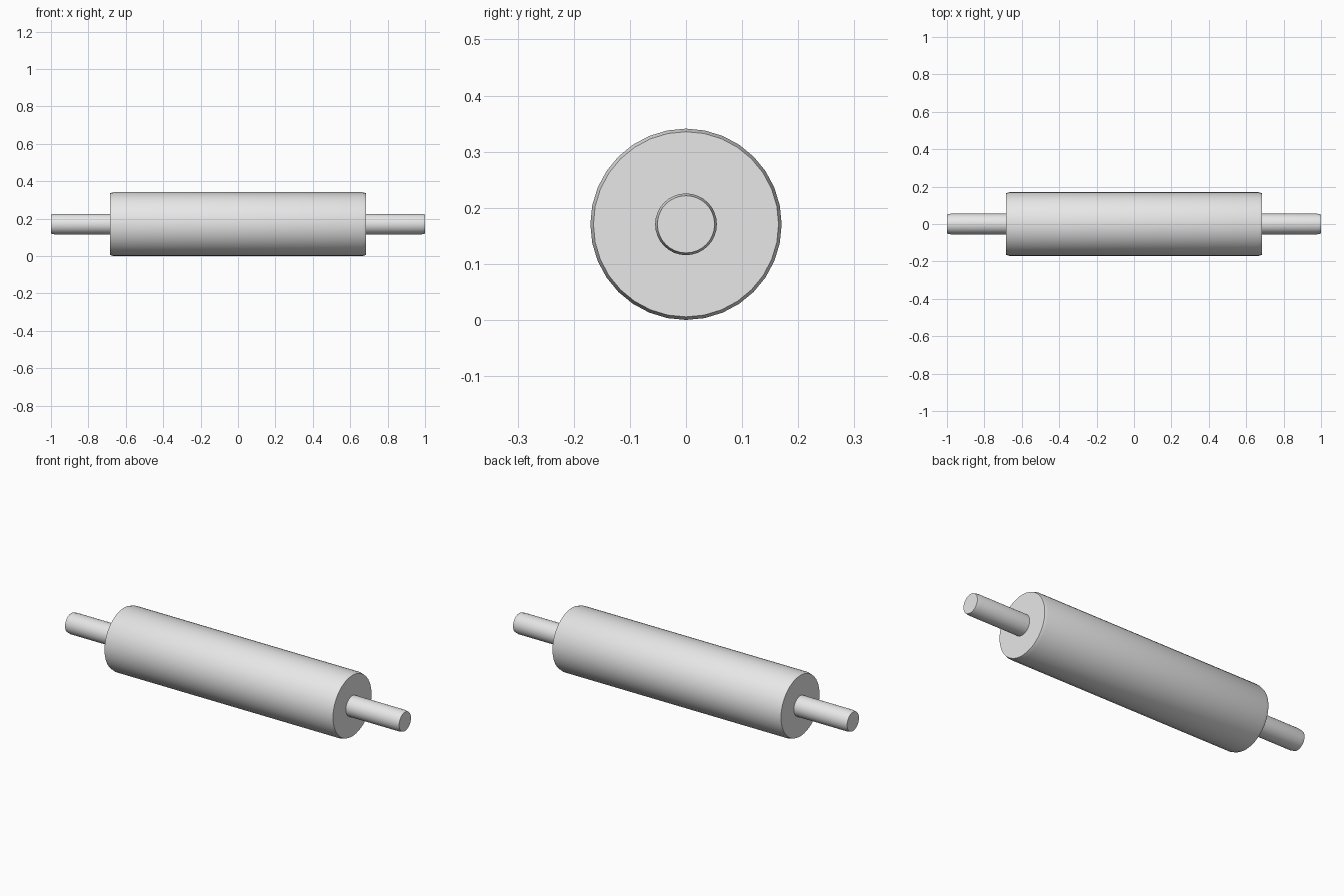
import bpy, bmesh, math

if "Cube" in bpy.data.objects:
    bpy.data.objects.remove(bpy.data.objects["Cube"])

SIDES = 32
AXIS_Z = 0.1705

grey = bpy.data.materials.new("light_grey")
grey.diffuse_color = (0.8, 0.8, 0.8, 1.0)
grey.use_nodes = True
grey.node_tree.nodes["Principled BSDF"].inputs["Base Color"].default_value = grey.diffuse_color


def turned(name, profile):
    """Lathe (x, radius) points around the long axis and cap both ends."""
    bm = bmesh.new()
    rings = []
    for x, r in profile:
        rings.append([bm.verts.new((x,
                                    r * math.sin(2 * math.pi * i / SIDES),
                                    r * math.cos(2 * math.pi * i / SIDES)))
                      for i in range(SIDES)])
    for a, b in zip(rings, rings[1:]):
        for i in range(SIDES):
            j = (i + 1) % SIDES
            bm.faces.new((a[i], a[j], b[j], b[i]))
    bm.faces.new(rings[0])
    bm.faces.new(rings[-1])
    bmesh.ops.recalc_face_normals(bm, faces=bm.faces)
    mesh = bpy.data.meshes.new(name)
    bm.to_mesh(mesh)
    bm.free()
    mesh.materials.append(grey)
    obj = bpy.data.objects.new(name, mesh)
    obj.location.z = AXIS_Z
    bpy.context.collection.objects.link(obj)
    bpy.ops.object.select_all(action='DESELECT')
    obj.select_set(True)
    bpy.context.view_layer.objects.active = obj
    bpy.ops.object.shade_smooth_by_angle(angle=math.radians(30))
    return obj


# Main barrel with softly chamfered rims
turned("roller_barrel", [(-0.684, 0.165), (-0.666, 0.1705),
                         (0.666, 0.1705), (0.684, 0.165)])

# Handles, chamfered at the outer tips
for side, name in ((-1, "left_handle"), (1, "right_handle")):
    turned(name, [(side * 0.67, 0.055), (side * 0.98, 0.055),
                  (side * 1.0, 0.051)])
